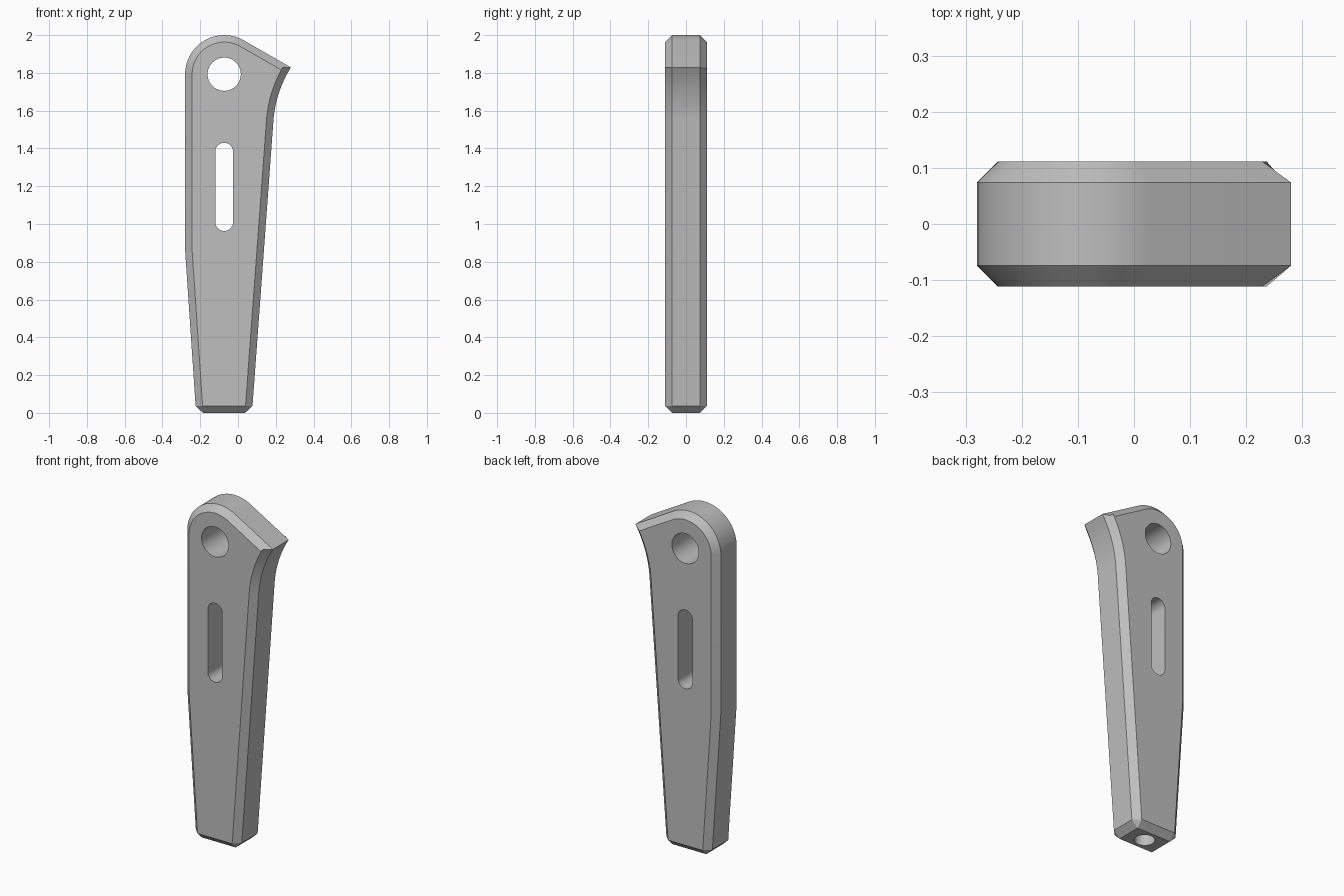
import bpy, bmesh
from math import sin, cos, pi, radians
from mathutils import Matrix

cube = bpy.data.objects.get("Cube")
if cube:
    bpy.data.objects.remove(cube, do_unlink=True)

CX, HOLE_Z = -0.073, 1.793      # axis of the handle and centre of the rounded head
HALF = 0.111                    # half thickness
CHAMFER = 0.037

grey = bpy.data.materials.new("plain grey")
grey.use_nodes = True
colour = (0.52, 0.52, 0.52, 1)
grey.diffuse_color = colour
grey.node_tree.nodes["Principled BSDF"].inputs["Base Color"].default_value = colour


def arc(cx, cz, r, start, end, n):
    """Points along an arc, angles in degrees."""
    angles = [radians(start + (end - start) * i / n) for i in range(n + 1)]
    return [(cx + r * cos(a), cz + r * sin(a)) for a in angles]


def prism(name, outline, half, chamfer=0):
    """Extrude an x-z outline along y, with an optional chamfered rim."""
    bm = bmesh.new()
    face = bm.faces.new([bm.verts.new((x, -half, z)) for x, z in outline])
    moved = bmesh.ops.extrude_face_region(bm, geom=[face])["geom"]
    bmesh.ops.translate(bm, vec=(0, 2 * half, 0),
                        verts=[v for v in moved if isinstance(v, bmesh.types.BMVert)])
    bmesh.ops.recalc_face_normals(bm, faces=bm.faces)
    if chamfer:
        rim = [e for e in bm.edges
               if abs(e.verts[0].co.y - e.verts[1].co.y) < 1e-4
               or max(v.co.z for v in e.verts) < 1e-4]
        bmesh.ops.bevel(bm, geom=rim, offset=chamfer, offset_type='OFFSET',
                        segments=1, profile=0.5, affect='EDGES')
    return finish(name, bm)


def finish(name, bm):
    mesh = bpy.data.meshes.new(name)
    bm.to_mesh(mesh)
    bm.free()
    mesh.materials.append(grey)
    ob = bpy.data.objects.new(name, mesh)
    bpy.context.collection.objects.link(ob)
    return ob


# Handle body: tapered foot, flared throat, sloped top and round head
flare = arc(0.80, 1.50, 0.62, 176, 148, 14)
dx, dz = 0.28 - flare[-1][0], 1.829 - flare[-1][1]
flare = [(x + dx, z + dz) for x, z in flare]
outline = [(-0.222, 0), (0.074, 0)] + flare
outline += arc(CX, HOLE_Z, 0.207, 60, 180, 28)
outline += [(-0.28, 0.86)]
handle = prism("handle", outline, HALF, CHAMFER)

# Cutters: round hole, long slot and blind bore in the foot
hole = prism("hole_cutter", arc(CX, HOLE_Z, 0.088, 0, 360, 48)[:-1], 0.3)
slot = prism("slot_cutter", arc(CX, 1.383, 0.047, 0, 180, 20)
             + arc(CX, 1.01, 0.047, 180, 360, 20), 0.3)
bm = bmesh.new()
bmesh.ops.create_cone(bm, cap_ends=True, segments=40, radius1=0.055, radius2=0.055,
                      depth=0.8, matrix=Matrix.Translation((CX, 0, 0)))
bore = finish("bore_cutter", bm)

bpy.ops.object.select_all(action='DESELECT')
bpy.context.view_layer.objects.active = handle
handle.select_set(True)
for cutter in (hole, slot, bore):
    cutter.hide_render = True
    mod = handle.modifiers.new(cutter.name, 'BOOLEAN')
    mod.operation = 'DIFFERENCE'
    mod.solver = 'EXACT'
    mod.object = cutter
    bpy.ops.object.modifier_apply(modifier=mod.name)
    bpy.data.objects.remove(cutter, do_unlink=True)

bpy.ops.object.shade_smooth_by_angle(angle=radians(30))
